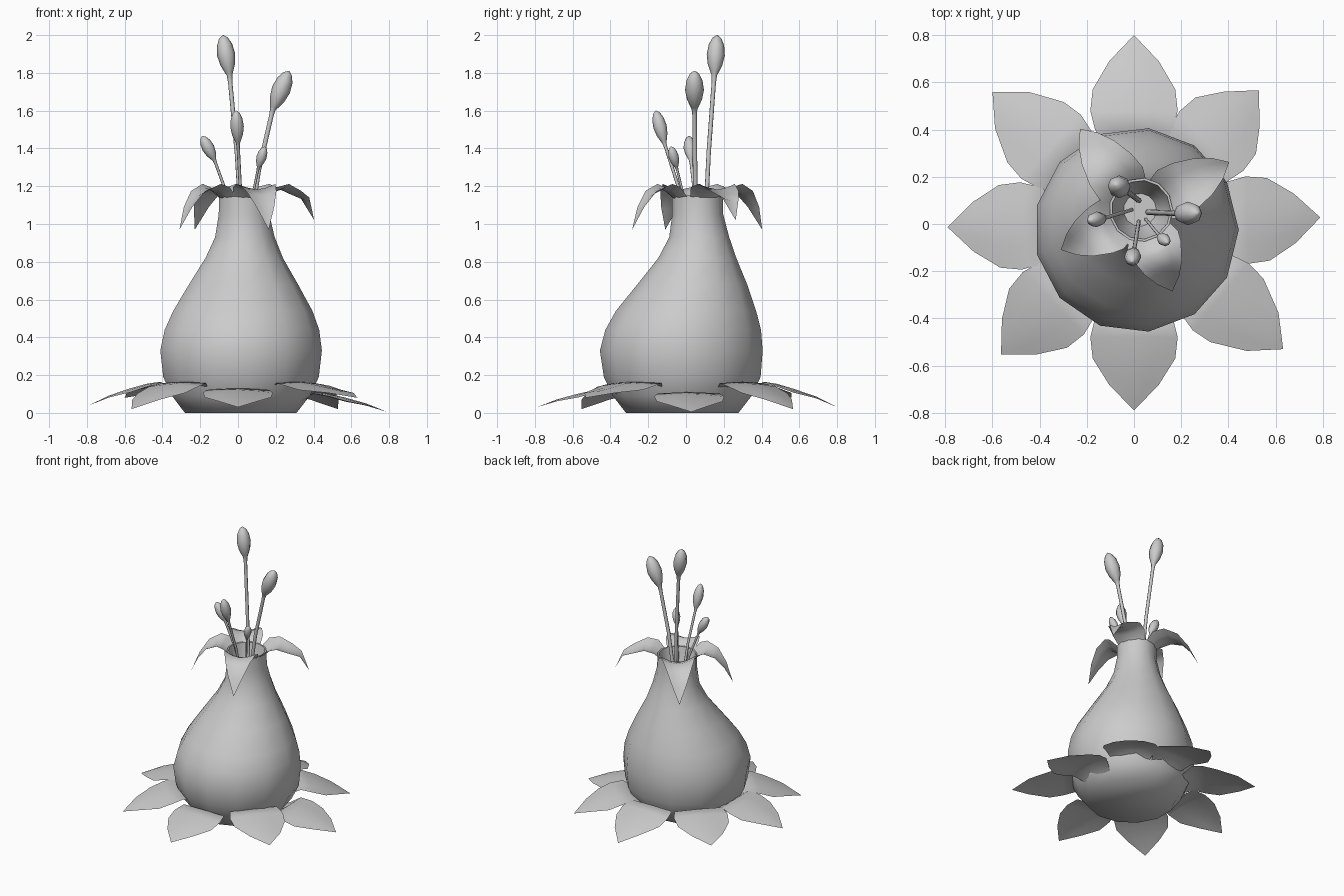
import bpy, bmesh
from math import sin, cos, pi, radians
from mathutils import Vector

if "Cube" in bpy.data.objects:
    bpy.data.objects.remove(bpy.data.objects["Cube"])


def finish(name, bm, angle=60):
    bmesh.ops.remove_doubles(bm, verts=bm.verts, dist=0.0005)
    bmesh.ops.recalc_face_normals(bm, faces=bm.faces)
    mesh = bpy.data.meshes.new(name)
    bm.to_mesh(mesh)
    bm.free()
    ob = bpy.data.objects.new(name, mesh)
    bpy.context.collection.objects.link(ob)
    bpy.ops.object.select_all(action='DESELECT')
    ob.select_set(True)
    bpy.context.view_layer.objects.active = ob
    bpy.ops.object.shade_smooth_by_angle(angle=radians(angle))
    return ob


def loft(name, rings, sides, axes=None):
    """Rings are (x, y, z, radius); axes give each ring's direction."""
    bm = bmesh.new()
    loops = []
    for i, (x, y, z, r) in enumerate(rings):
        q = Vector((0, 0, 1)).rotation_difference(axes[i] if axes else Vector((0, 0, 1)))
        loops.append([bm.verts.new(Vector((x, y, z)) + q @ Vector(
            (r * cos(2 * pi * k / sides), r * sin(2 * pi * k / sides), 0)))
            for k in range(sides)])
    for a, b in zip(loops, loops[1:]):
        for k in range(sides):
            n = (k + 1) % sides
            bm.faces.new((a[k], a[n], b[n], b[k]))
    bm.faces.new(loops[0][::-1])
    bm.faces.new(loops[-1])
    return finish(name, bm)


def blade(name, origin, angle, rows):
    """Rows are (distance, z, half width, edge lift, edge pull-back)."""
    bm = bmesh.new()
    d = Vector((cos(radians(angle)), sin(radians(angle)), 0))
    s = Vector((-d.y, d.x, 0))
    grid = []
    for r, z, w, lift, back in rows:
        grid.append([bm.verts.new(Vector(origin) + d * (r - back * u * u) + s * (w * u)
                                  + Vector((0, 0, z + lift * abs(u) ** 1.5)))
                     for u in (-1, -0.5, 0, 0.5, 1)])
    for a, b in zip(grid, grid[1:]):
        for k in range(4):
            bm.faces.new((a[k], a[k + 1], b[k + 1], b[k]))
    return finish(name, bm)


# Leaning pear-shaped body with a hollow neck
loft("body", [
    (.01, -.02, 0, .30), (.01, -.02, .09, .37), (.01, -.02, .19, .418),
    (.01, -.025, .33, .434), (.015, -.015, .44, .415), (.02, 0, .54, .374),
    (.025, .033, .68, .293), (.03, .06, .82, .208), (.034, .07, .93, .16),
    (.03, .062, 1.05, .136), (.03, .06, 1.15, .135), (.03, .06, 1.15, .125),
    (.028, .06, 1.05, .105), (.025, .06, .95, .07)], 13)

# Base leaves: angle, tip distance, ridge height, tip height
leaves = [(2, .79, .11, .005), (47, .775, .165, .02), (90, .80, .165, .03),
          (137, .82, .165, .08), (181, .79, .165, .04), (224.5, .79, .165, .02),
          (270, .79, .13, .03), (320, .825, .165, .08)]
for i, (ang, tip, ridge, low) in enumerate(leaves):
    h = ridge - low
    blade(f"base_leaf_{i + 1}", (0, 0, 0), ang, [
        (.33, ridge - .06, .11, 0, .02), (.41, ridge, .165, -.008, .01),
        (.48, low + .92 * h, .185, -.015, 0), (.57, low + .72 * h, .175, -.02, 0),
        (.69 * tip / .8, low + .42 * h, .105, -.01, 0), (tip, low, 0, 0, 0)])

# Curling mouth petals: angle, reach, tip height
petals = [(28.5, .425, 1.02), (127, .43, .97), (206.5, .38, .97), (291, .37, .97)]
for i, (ang, reach, low) in enumerate(petals):
    k = reach / .41
    blade(f"mouth_petal_{i + 1}", (.03, .06, 0), ang, [
        (.13, 1.135, .095, .01, .035), (.17, 1.165, .115, .03, .03),
        (.22 * k, 1.182, .11, .03, .015), (.29 * k, 1.15, .085, .025, 0),
        (.355 * k, low + .105, .05, .015, 0), (reach, low, 0, 0, 0)])

# Stamens: root, head bottom, head top, head radius
stamens = [
    ((.02, .10, .96), (-.045, .15, 1.79), (-.08, .165, 2.0), .048),
    ((.06, .05, .96), (.185, .045, 1.61), (.27, .045, 1.81), .050),
    ((.02, .01, .96), (0, -.115, 1.43), (-.01, -.16, 1.60), .036),
    ((-.01, .06, .96), (-.125, .025, 1.34), (-.19, .015, 1.465), .033),
    ((.05, .02, .96), (.108, -.05, 1.30), (.142, -.08, 1.41), .027)]
head = [(.06, .45), (.25, .8), (.5, 1), (.75, .85), (.92, .5), (1, .06)]
for i, (a, b, c, rad) in enumerate(stamens):
    a, b, c = Vector(a), Vector(b), Vector(c)
    tilt = (c - b).normalized()
    mid = (a + b) / 2 + Vector((a.x - b.x, a.y - b.y, 0)) * .1
    thin = rad * .24
    rings = [(*a, thin), (*mid, thin), (*b.lerp(mid, .1), thin), (*b, thin * 1.3)]
    axes = [(mid - a).normalized(), (b - a).normalized(), (b - mid).normalized(), tilt]
    for t, f in head:
        rings.append((*b.lerp(c, t), rad * f))
        axes.append(tilt)
    loft(f"stamen_{i + 1}", rings, 8, axes)
